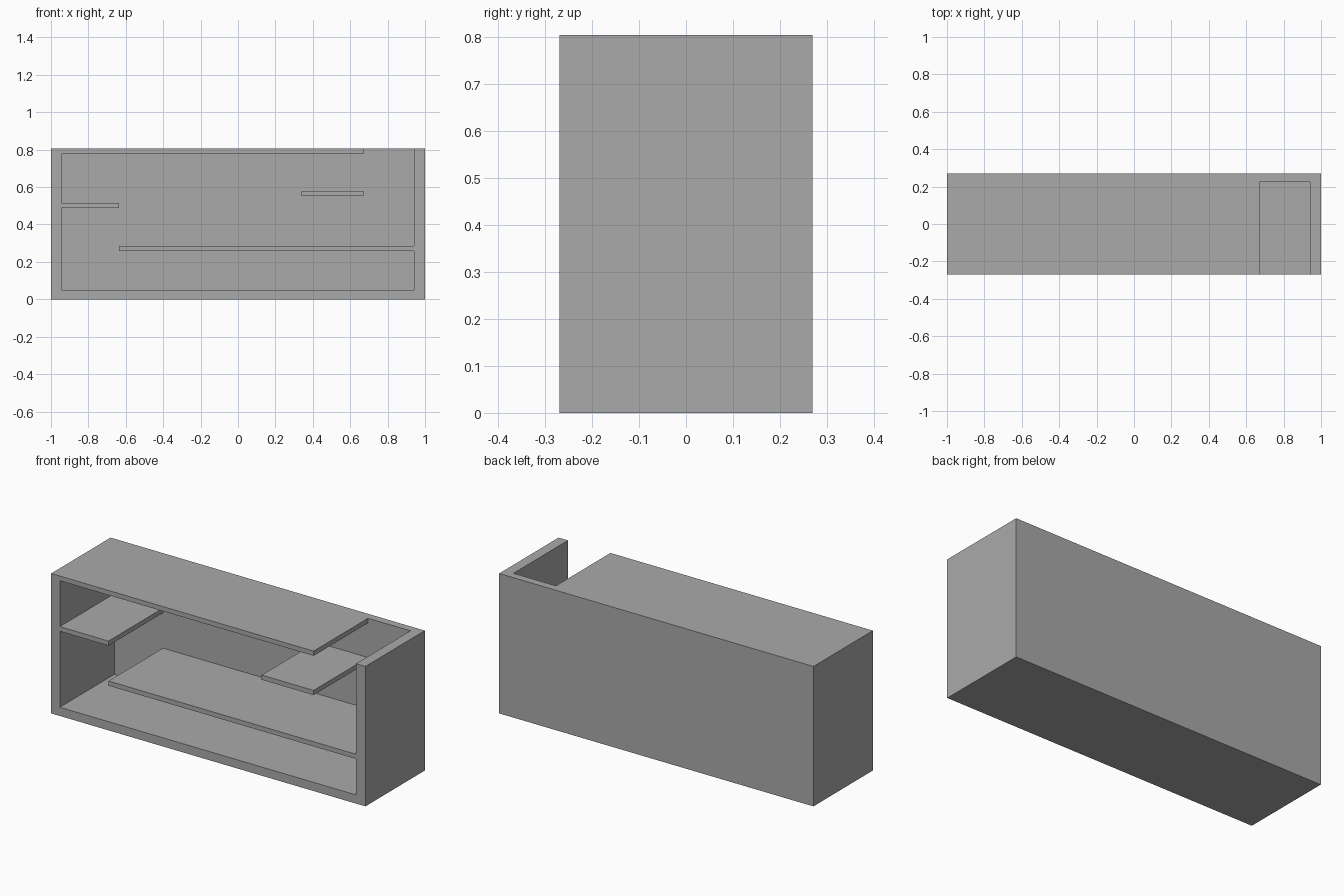
import bpy
import bmesh

old = bpy.data.objects.get("Cube")
if old:
    bpy.data.objects.remove(old, do_unlink=True)

# One plain grey for the whole unit
GREY = (0.4, 0.4, 0.4, 1)
grey = bpy.data.materials.new("plain grey")
grey.use_nodes = True
grey.diffuse_color = GREY
grey.node_tree.nodes["Principled BSDF"].inputs["Base Color"].default_value = GREY

HALF_W, FRONT, BACK, HEIGHT = 1.0, -0.27, 0.27, 0.805
INNER_L, INNER_R, INNER_BACK, FLOOR = -0.945, 0.94, 0.225, 0.05
BOARD = 0.027


def profile_prism(name, outline, y0, y1):
    """Extrude an x-z outline from y0 to y1."""
    bm = bmesh.new()
    face = bm.faces.new([bm.verts.new((x, y0, z)) for x, z in outline])
    made = bmesh.ops.extrude_face_region(bm, geom=[face])["geom"]
    verts = [v for v in made if isinstance(v, bmesh.types.BMVert)]
    bmesh.ops.translate(bm, verts=verts, vec=(0, y1 - y0, 0))
    bmesh.ops.recalc_face_normals(bm, faces=bm.faces)
    mesh = bpy.data.meshes.new(name)
    bm.to_mesh(mesh)
    bm.free()
    mesh.materials.append(grey)
    obj = bpy.data.objects.new(name, mesh)
    bpy.context.collection.objects.link(obj)
    return obj


def board(name, x0, x1, z0, z1, y0=FRONT, y1=INNER_BACK):
    return profile_prism(name, [(x0, z0), (x1, z0), (x1, z1), (x0, z1)], y0, y1)


# Frame: floor, sides and short top as one continuous outline
top_end, top_under = 0.67, HEIGHT - BOARD
profile_prism("frame", [
    (-HALF_W, 0), (HALF_W, 0), (HALF_W, HEIGHT), (INNER_R, HEIGHT),
    (INNER_R, FLOOR), (INNER_L, FLOOR), (INNER_L, top_under),
    (top_end, top_under), (top_end, HEIGHT), (-HALF_W, HEIGHT)], FRONT, INNER_BACK)

# Full-height back panel
board("back_panel", -HALF_W, HALF_W, 0, HEIGHT, INNER_BACK, BACK)

# Shelves
for name, x0, x1, z in (("left_end_shelf", INNER_L, -0.635, 0.487),
                        ("long_lower_shelf", -0.635, INNER_R, 0.257),
                        ("short_upper_shelf", 0.34, top_end, 0.552)):
    board(name, x0, x1, z, z + BOARD)
